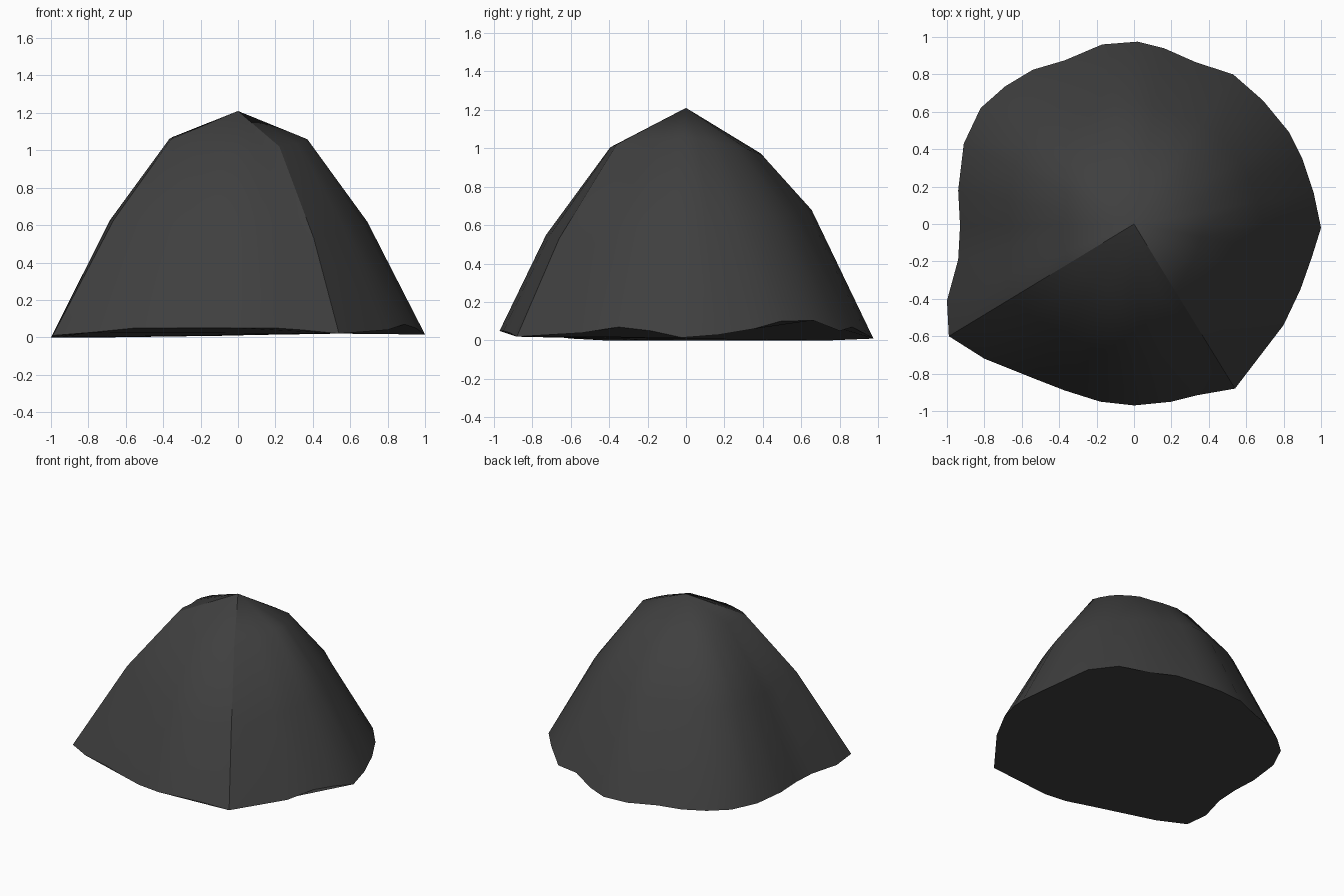
import bpy, bmesh, math

if "Cube" in bpy.data.objects:
    bpy.data.objects.remove(bpy.data.objects["Cube"])

# Ground outline: x, y, rim height (counter-clockwise from the right-hand ridge)
RIM = [(.54, -.88, .02), (.80, -.54, .04), (.89, -.35, .07), (.95, -.18, .05), (1, -.02, .015),
       (.96, .17, .03), (.90, .35, .06), (.83, .49, .10), (.69, .66, .105), (.53, .80, .05),
       (.33, .865, .07), (.16, .94, .03), (.02, .975, .01), (-.17, .96, .01), (-.37, .875, .01),
       (-.54, .825, .005), (-.69, .735, 0), (-.82, .62, 0), (-.91, .43, 0), (-.94, .18, 0),
       (-.93, -.01, 0), (-.94, -.19, 0), (-1, -.41, 0), (-.99, -.60, .01), (-.80, -.72, .025),
       (-.55, -.82, .05), (-.37, -.89, .05), (-.18, -.95, .05), (0, -.97, .05), (.20, -.95, .05),
       (.34, -.915, .04)]
RIDGES = (0, 23)

# Profile by direction: angle, upper scale, upper z, lower scale, lower z
PROFILE = [(-58, .41, 1.02, .75, .53), (0, .37, 1.06, .69, .62), (90, .41, .96, .67, .68),
           (180, .38, 1.07, .72, .62), (211, .36, 1.06, .67, .63), (270, .41, 1.0, .75, .55),
           (302, .41, 1.02, .75, .53)]


def profile_at(x, y):
    a = (math.degrees(math.atan2(y, x)) + 58.5) % 360 - 58.5
    for p, q in zip(PROFILE, PROFILE[1:]):
        if a <= q[0]:
            break
    t = min(1, max(0, (a - p[0]) / (q[0] - p[0])))
    return [u + (v - u) * t for u, v in zip(p[1:], q[1:])]


bm = bmesh.new()
apex = bm.verts.new((0, 0, 1.21))
columns = []
for x, y, z in RIM:
    s1, z1, s2, z2 = profile_at(x, y)
    columns.append([bm.verts.new(c) for c in
                    ((x * s1, y * s1, z1), (x * s2, y * s2, z2), (x, y, z))])

# Sloping sides, then the underside
for i, a in enumerate(columns):
    b = columns[(i + 1) % len(columns)]
    bm.faces.new((apex, a[0], b[0]))
    for k in range(2):
        bm.faces.new((a[k], a[k + 1], b[k + 1], b[k]))
bm.faces.new([c[2] for c in reversed(columns)])

# Smooth sides with two crisp ridges and a crisp rim
for f in bm.faces:
    f.smooth = True
for i, c in enumerate(columns):
    bm.edges.get((c[2], columns[(i + 1) % len(columns)][2])).smooth = False
for i in RIDGES:
    path = [apex] + columns[i]
    for u, v in zip(path, path[1:]):
        bm.edges.get((u, v)).smooth = False

mesh = bpy.data.meshes.new("mound")
bm.to_mesh(mesh)
bm.free()
mound = bpy.data.objects.new("mound", mesh)
bpy.context.collection.objects.link(mound)

mat = bpy.data.materials.new("dark_grey")
mat.diffuse_color = (.05, .05, .05, 1)
mat.use_nodes = True
mat.node_tree.nodes["Principled BSDF"].inputs["Base Color"].default_value = mat.diffuse_color
mesh.materials.append(mat)
